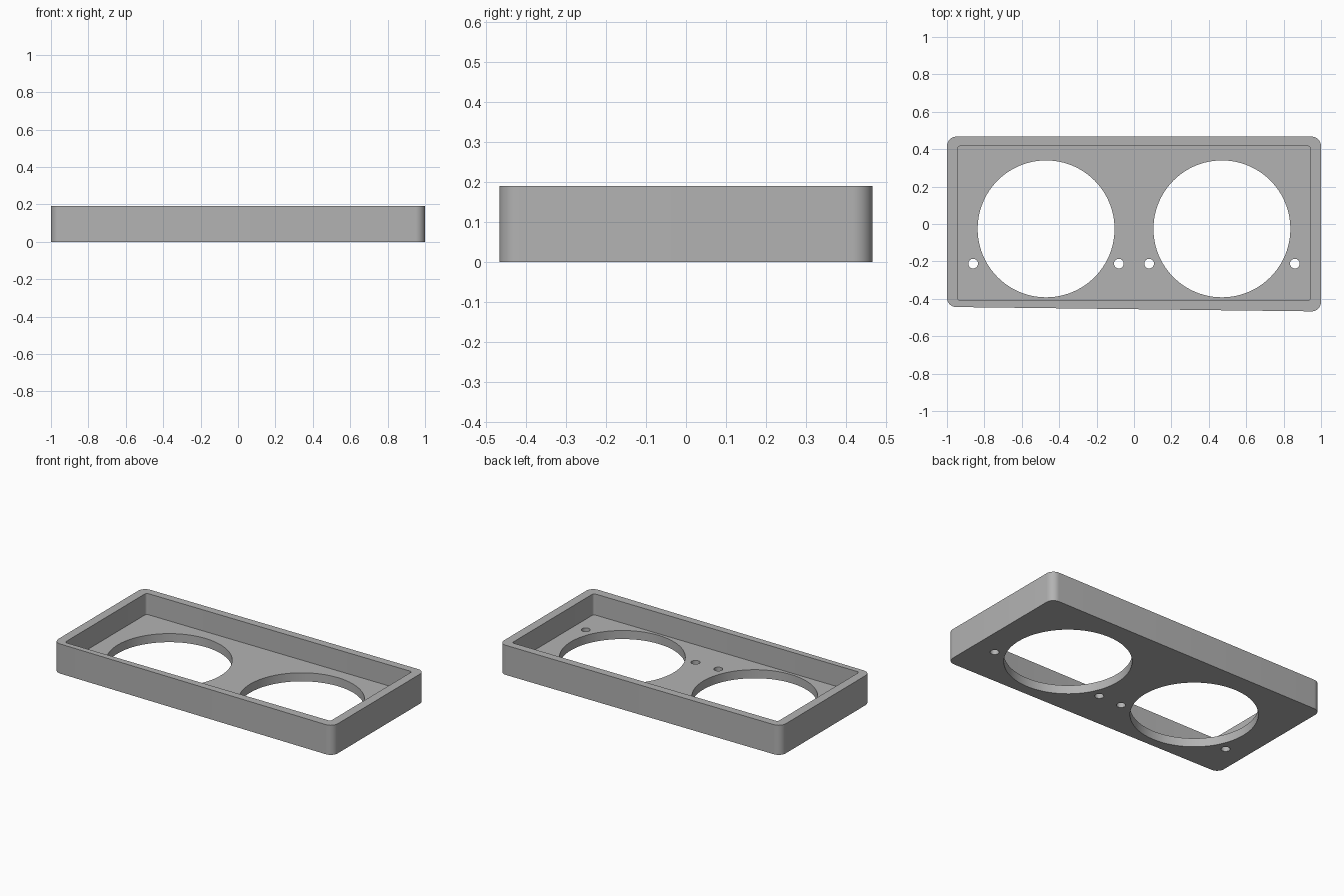
import bpy
import bmesh
from math import cos, sin, pi

HEIGHT, FLOOR = 0.19, 0.055

if "Cube" in bpy.data.objects:
    bpy.data.objects.remove(bpy.data.objects["Cube"], do_unlink=True)

grey = bpy.data.materials.new("plain grey")
grey.use_nodes = True
colour = (0.45, 0.45, 0.45, 1)
grey.diffuse_color = colour
grey.node_tree.nodes["Principled BSDF"].inputs["Base Color"].default_value = colour


def rounded_outline(corners, radius, steps):
    """Counter-clockwise outline, corners listed from front left of the page."""
    points = []
    for i, (x, y) in enumerate(corners):
        cx = x - radius * (1 if x > 0 else -1)
        cy = y - radius * (1 if y > 0 else -1)
        for s in range(steps + 1):
            a = pi + (i + s / steps) * pi / 2
            points.append((cx + radius * cos(a), cy + radius * sin(a)))
    return points


def circle(cx, cy, radius, sides):
    return [(cx + radius * cos(2 * pi * i / sides), cy + radius * sin(2 * pi * i / sides))
            for i in range(sides)]


def prism(name, outline, bottom, top):
    bm = bmesh.new()
    face = bm.faces.new([bm.verts.new((x, y, bottom)) for x, y in outline])
    side = bmesh.ops.extrude_face_region(bm, geom=[face])["geom"]
    for v in side:
        if isinstance(v, bmesh.types.BMVert):
            v.co.z = top
    bmesh.ops.recalc_face_normals(bm, faces=bm.faces)
    mesh = bpy.data.meshes.new(name)
    bm.to_mesh(mesh)
    bm.free()
    mesh.materials.append(grey)
    obj = bpy.data.objects.new(name, mesh)
    bpy.context.collection.objects.link(obj)
    return obj


# Outer block, with its slightly slanted front wall
tray = prism("tray", rounded_outline(
    [(-1, -0.444), (1, -0.467), (1, 0.467), (-1, 0.467)], 0.05, 10), 0, HEIGHT)

# Recess, two large openings and a pair of screw holes beside each
cutters = [prism("recess_cutter", rounded_outline(
    [(-0.943, -0.41), (0.943, -0.41), (0.943, 0.417), (-0.943, 0.417)], 0.015, 5),
    FLOOR, HEIGHT + 0.1)]
for side in (-1, 1):
    cutters.append(prism("opening_cutter", circle(side * 0.47, -0.026, 0.366, 96), -0.1, 0.12))
    for x in (0.081, 0.86):
        cutters.append(prism("screw_hole_cutter", circle(side * x, -0.212, 0.026, 32), -0.1, 0.12))

bpy.ops.object.select_all(action="DESELECT")
bpy.context.view_layer.objects.active = tray
tray.select_set(True)
for cutter in cutters:
    cutter.hide_render = True
    mod = tray.modifiers.new("cut", "BOOLEAN")
    mod.operation = "DIFFERENCE"
    mod.solver = "EXACT"
    mod.object = cutter
    bpy.ops.object.modifier_apply(modifier=mod.name)
    bpy.data.objects.remove(cutter, do_unlink=True)

bpy.ops.object.shade_smooth_by_angle(angle=pi / 6)
